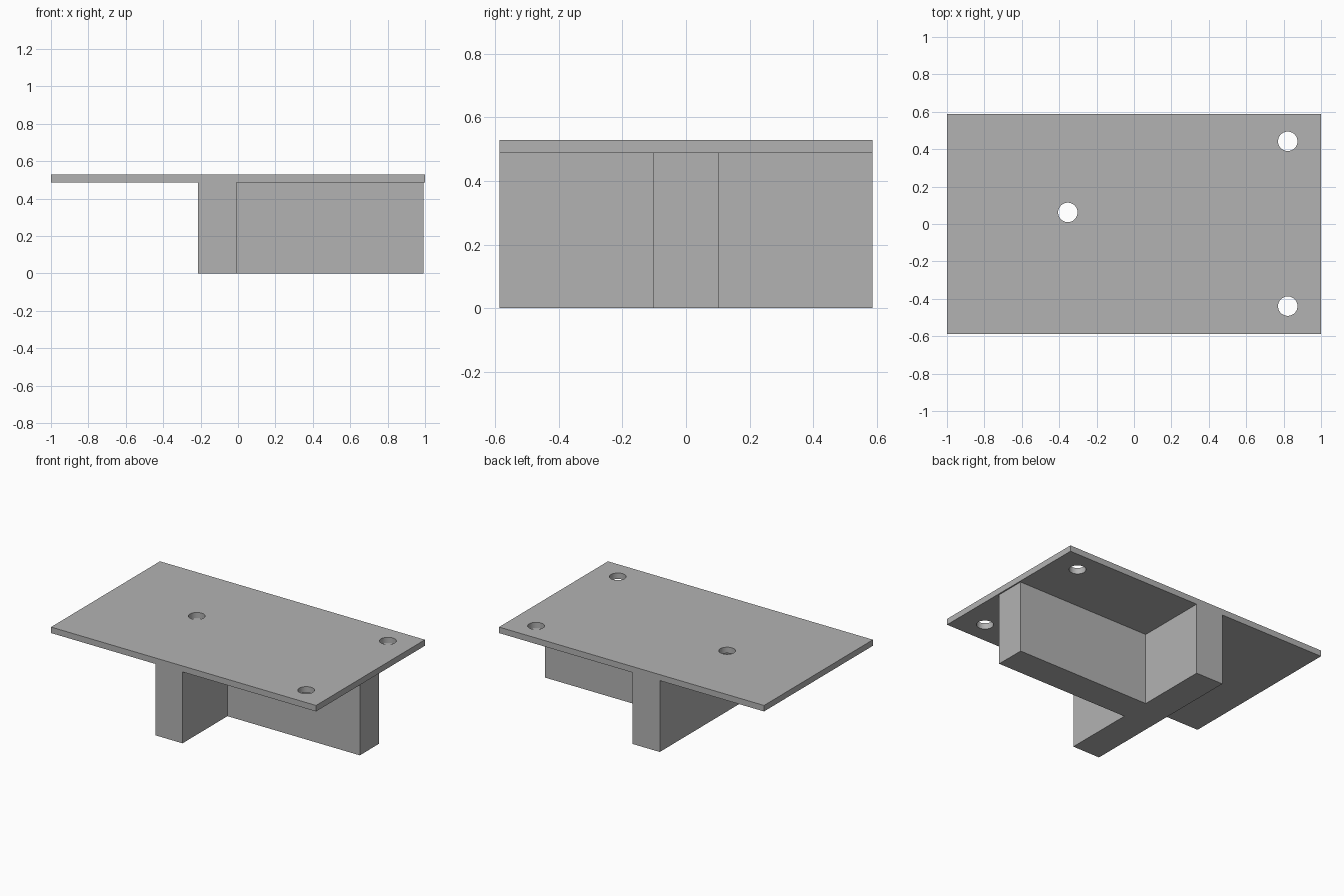
import bpy
import bmesh
import math

if "Cube" in bpy.data.objects:
    bpy.data.objects.remove(bpy.data.objects["Cube"], do_unlink=True)

HALF_X, HALF_Y = 1.0, 0.587
PLATE_LOW, PLATE_TOP = 0.487, 0.528
STEM_HALF = 0.102
BAR_BACK, BAR_FRONT, STEM_END = -0.213, -0.008, 0.991
HOLE_RADIUS = 0.052
HOLES = [(-0.354, 0.062), (0.822, 0.442), (0.822, -0.439)]

grey = bpy.data.materials.new("plain grey")
grey.use_nodes = True
grey.diffuse_color = (0.45, 0.45, 0.45, 1)
grey.node_tree.nodes["Principled BSDF"].inputs["Base Color"].default_value = grey.diffuse_color


def prism(name, outline, low, high):
    """Extrude a flat outline straight up from low to high."""
    bm = bmesh.new()
    base = bm.faces.new([bm.verts.new((x, y, low)) for x, y in outline])
    grown = bmesh.ops.extrude_face_region(bm, geom=[base], use_keep_orig=True)
    tops = [v for v in grown["geom"] if isinstance(v, bmesh.types.BMVert)]
    bmesh.ops.translate(bm, verts=tops, vec=(0, 0, high - low))
    bmesh.ops.recalc_face_normals(bm, faces=bm.faces)
    mesh = bpy.data.meshes.new(name)
    bm.to_mesh(mesh)
    bm.free()
    mesh.materials.append(grey)
    obj = bpy.data.objects.new(name, mesh)
    bpy.context.collection.objects.link(obj)
    return obj


# T-shaped support: cross bar over the full depth, stem towards +x
half_t = [(STEM_END, STEM_HALF), (BAR_FRONT, STEM_HALF),
          (BAR_FRONT, HALF_Y), (BAR_BACK, HALF_Y)]
prism("support_t", half_t + [(x, -y) for x, y in reversed(half_t)], 0, PLATE_LOW)

# Top plate with three round through holes
plate = prism("top_plate", [(-HALF_X, -HALF_Y), (HALF_X, -HALF_Y),
                            (HALF_X, HALF_Y), (-HALF_X, HALF_Y)], PLATE_LOW, PLATE_TOP)
bpy.ops.object.select_all(action="DESELECT")
bpy.context.view_layer.objects.active = plate
plate.select_set(True)
SIDES = 48
for cx, cy in HOLES:
    angles = [2 * math.pi * i / SIDES for i in range(SIDES)]
    circle = [(cx + HOLE_RADIUS * math.cos(a), cy + HOLE_RADIUS * math.sin(a)) for a in angles]
    cutter = prism("hole_cutter", circle, PLATE_LOW - 0.1, PLATE_TOP + 0.1)
    cutter.hide_render = True
    cut = plate.modifiers.new("hole", "BOOLEAN")
    cut.operation = "DIFFERENCE"
    cut.solver = "EXACT"
    cut.object = cutter
    bpy.ops.object.modifier_apply(modifier=cut.name)
    bpy.data.objects.remove(cutter, do_unlink=True)

# Smooth hole walls, sharp rims
bpy.ops.object.shade_smooth_by_angle(angle=math.radians(30))
